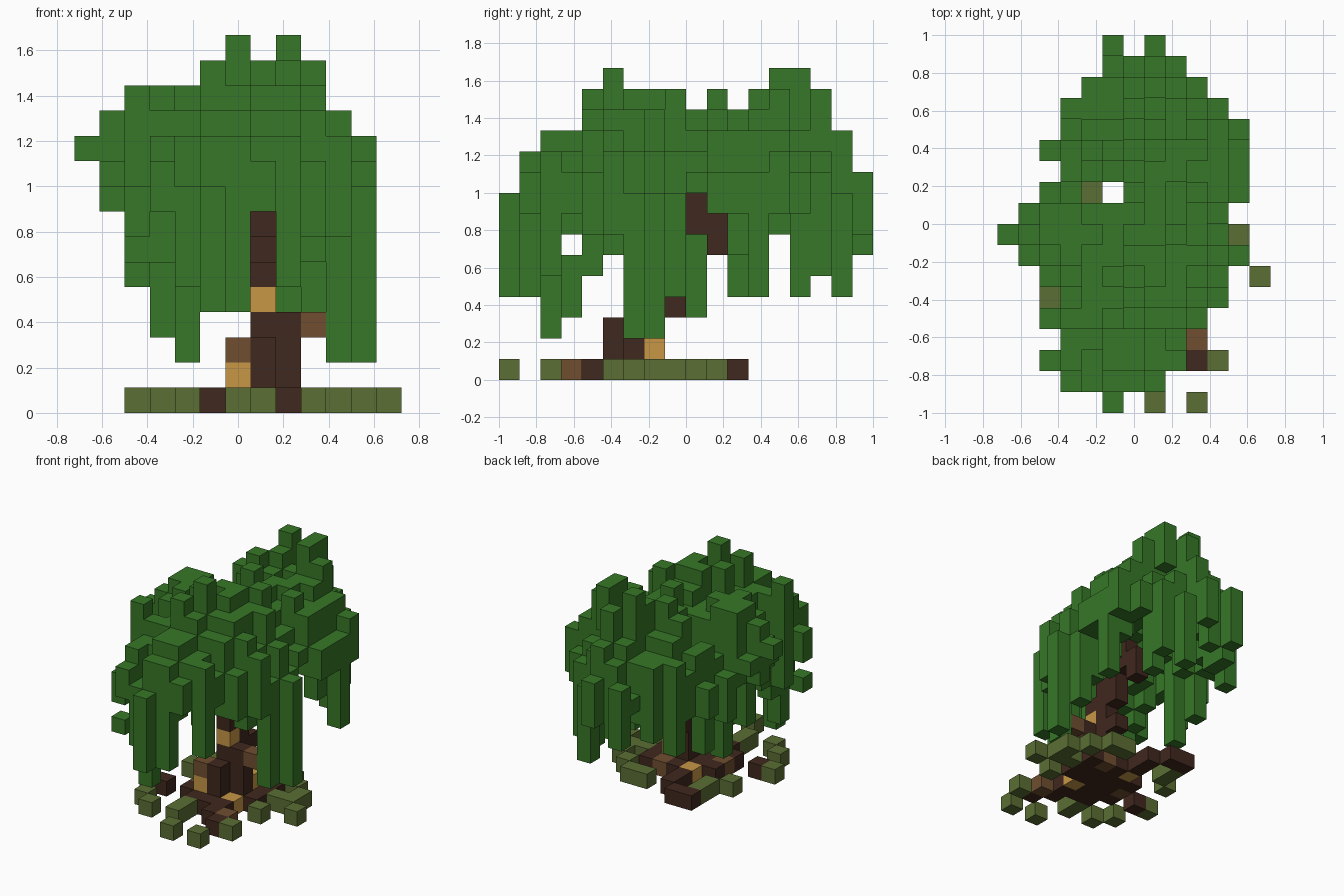
import bpy
import bmesh
import random
from mathutils import Vector

random.seed(11)
CELL = 1 / 9
ORIGIN = Vector((-6.5, -9, 0))

default_cube = bpy.data.objects.get("Cube")
if default_cube:
    bpy.data.objects.remove(default_cube, do_unlink=True)


def make_material(name, colour):
    material = bpy.data.materials.new(name)
    material.use_nodes = True
    material.diffuse_color = (*colour, 1)
    shader = material.node_tree.nodes["Principled BSDF"]
    shader.inputs["Base Color"].default_value = (*colour, 1)
    shader.inputs["Roughness"].default_value = 0.9
    return material


leaf = make_material("leaf green", (.038, .186, .021))
moss = make_material("moss olive", (.105, .157, .033))
bark = make_material("dark bark", (.051, .021, .013))
brown = make_material("mid brown", (.16, .076, .03))
gold = make_material("golden wood", (.57, .31, .061))

parts = {}      # part name -> material
owner = {}      # voxel cell -> part name


def fill(part, material, x, y, low, high=None):
    """Stack voxels of one part in a column, keeping earlier parts."""
    parts[part] = material
    for z in range(low, (low if high is None else high) + 1):
        owner.setdefault((x, y, z), part)


# Trunk: a leaning stem that forks up into the crown
for x, y, low, high in [(7, 5, 0, 2), (7, 6, 0, 3), (8, 6, 0, 3), (7, 7, 0, 4),
                        (7, 8, 3, 3), (7, 6, 5, 5), (7, 7, 5, 6), (7, 8, 5, 7),
                        (7, 9, 7, 10), (7, 10, 6, 7)]:
    fill("trunk", bark, x, y, low, high)
for x, y, z in [(6, 5, 2), (9, 6, 3), (9, 3, 0), (5, 6, 0), (8, 8, 0)]:
    fill("brown_knots", brown, x, y, z)
for x, y, z in [(6, 5, 1), (8, 7, 1), (7, 6, 4), (8, 5, 0), (6, 8, 0)]:
    fill("golden_knots", gold, x, y, z)

# Roots spreading over the ground, with mossy tips
for x, y in [(12, 6), (11, 8), (11, 7), (10, 7), (10, 5), (10, 9), (9, 10),
             (8, 10), (10, 2), (9, 0), (7, 0), (6, 2), (4, 2), (3, 3), (6, 3),
             (2, 5), (3, 8), (4, 9), (4, 10)]:
    fill("mossy_root_tips", moss, x, y, 0)
for x, y in [(9, 2), (8, 3), (8, 4), (7, 4), (6, 5), (5, 5), (6, 4),
             (3, 5), (6, 6), (6, 7), (8, 7), (9, 7), (9, 6), (9, 8),
             (7, 8), (6, 9), (6, 10), (5, 11), (4, 11), (5, 7)]:
    fill("roots", bark, x, y, 0)

# Crown outline: first and last column of each row from front to back
spans = [(5, 5), (3, 7), (2, 8), (3, 8), (2, 9), (3, 10), (2, 10), (1, 11), (0, 10),
         (1, 10), (2, 11), (3, 11), (2, 11), (3, 11), (3, 10), (4, 9), (5, 8), (5, 7)]
gaps = {(4, 10), (5, 10), (6, 17)}
crown = {(x, y) for y, (first, last) in enumerate(spans)
         for x in range(first, last + 1)} - gaps

# Highest and lowest leaf levels allowed per column and per row
column_top = [10, 11, 12, 12, 12, 13, 13, 13, 13, 13, 11, 10]
row_top = [8, 10, 11, 11, 13, 13, 13, 13, 13, 12, 13, 12, 13, 13, 13, 13, 11, 9]
column_low = [10, 8, 6, 5, 5, 5, 5, 6, 5, 5, 5, 5]
row_low = [4, 5, 5, 7, 6, 6, 5, 5, 5, 5, 6, 5, 5, 7, 5, 5, 5, 6]

# Hanging strands and the raised tufts, as level per column
strands = {(4, 2): 2, (10, 6): 2, (11, 7): 2, (3, 9): 3, (3, 11): 4, (11, 12): 4,
           (9, 14): 4, (8, 16): 4, (5, 0): 4, (6, 1): 4, (8, 2): 5, (2, 8): 5,
           (10, 8): 4, (3, 4): 5, (3, 5): 6, (9, 15): 5, (5, 17): 6, (3, 13): 7,
           (11, 11): 8, (11, 13): 8, (10, 13): 8, (10, 14): 8}
tufts = {(6, 5): 14, (6, 14): 14, (8, 13): 14, (8, 14): 14, (5, 12): 13, (5, 4): 13,
         (7, 6): 13, (6, 7): 13, (8, 8): 13, (6, 10): 13, (7, 15): 13, (9, 13): 13,
         (2, 4): 12, (2, 9): 12, (3, 7): 12, (4, 8): 12, (7, 9): 12, (8, 11): 12,
         (5, 2): 11, (6, 3): 11, (1, 8): 11, (10, 12): 11, (7, 16): 11,
         (5, 1): 10, (11, 13): 10, (7, 17): 9, (11, 7): 8, (10, 6): 8, (4, 2): 8}


def ring_depth(x, y):
    """Steps in from the rim of the crown, at most four."""
    for reach in range(1, 5):
        around = [(x + reach, y), (x - reach, y), (x, y + reach), (x, y - reach)]
        if any(cell not in crown and cell not in gaps for cell in around):
            return reach - 1
    return 4


for x, y in sorted(crown):
    depth = ring_depth(x, y)
    # Stepped, uneven dome
    top = round((9, 10.3, 11.2, 11.8, 12)[depth] + random.uniform(-1, 1))
    top = tufts.get((x, y), min(top, column_top[x], row_top[y]))
    # Rim cells droop, inner cells form a thin shell
    limit = max(column_low[x], row_low[y])
    if depth == 0:
        low = max(limit, random.choice((limit, limit + 1, 7, 8)))
    elif depth == 1:
        low = max(limit, random.choice((6, 7, 8)))
    else:
        low = max(8, top - random.choice((2, 3)))
    # Keep the trunk visible from the front and from one side
    if x == 7 and y < 6:
        low = max(low, 8)
    if x > 7 and y in (9, 10):
        low = max(low, 9 if y == 9 else 8)
    low = strands.get((x, y), low)
    top = max(top, low)
    split = max(low, min(top, 9))
    fill("crown", leaf, x, y, split, top)
    if low < split:
        fill("hanging_strands", leaf, x, y, low, split - 1)

# Loose strand ends on the front corner
fill("hanging_strands", leaf, 3, 3, 3, 5)
fill("hanging_strands", leaf, 2, 2, 5)

# Skin each part with its outward voxel faces
directions = [Vector(d) for d in ((1, 0, 0), (-1, 0, 0), (0, 1, 0),
                                  (0, -1, 0), (0, 0, 1), (0, 0, -1))]
for part, material in parts.items():
    bm = bmesh.new()
    for cell in [c for c, name in owner.items() if name == part]:
        centre = Vector(cell) + Vector((.5, .5, .5))
        for normal in directions:
            if tuple(int(v) for v in Vector(cell) + normal) in owner:
                continue
            side = Vector((normal.y, normal.z, normal.x)) / 2
            up = normal.cross(side)
            middle = centre + normal / 2
            corners = [middle - side - up, middle + side - up,
                       middle + side + up, middle - side + up]
            bm.faces.new([bm.verts.new((p + ORIGIN) * CELL) for p in corners])
    bmesh.ops.remove_doubles(bm, verts=bm.verts, dist=CELL / 100)
    mesh = bpy.data.meshes.new(part)
    bm.to_mesh(mesh)
    bm.free()
    mesh.materials.append(material)
    bpy.context.collection.objects.link(bpy.data.objects.new(part, mesh))
